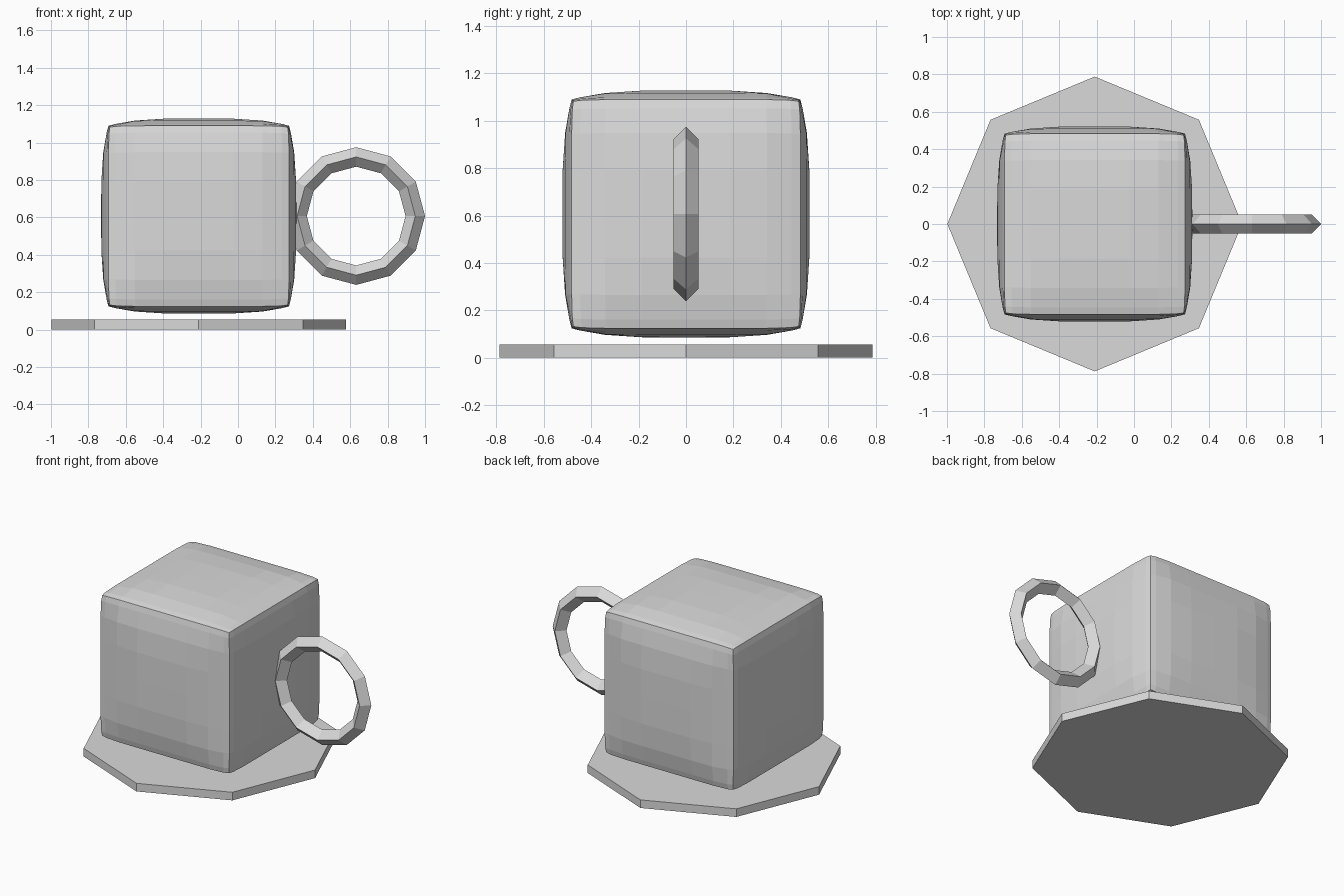
import bpy, bmesh, math
from mathutils import Vector, Matrix

default = bpy.data.objects.get("Cube")
if default:
    bpy.data.objects.remove(default, do_unlink=True)

GREY = (0.7, 0.7, 0.7, 1.0)
mat = bpy.data.materials.new("pale grey")
mat.use_nodes = True
mat.diffuse_color = GREY
mat.node_tree.nodes["Principled BSDF"].inputs["Base Color"].default_value = GREY

MUG_X, MUG_Z = -0.21, 0.607


def add_object(name, bm):
    bmesh.ops.recalc_face_normals(bm, faces=bm.faces)
    mesh = bpy.data.meshes.new(name)
    bm.to_mesh(mesh)
    bm.free()
    mesh.materials.append(mat)
    obj = bpy.data.objects.new(name, mesh)
    bpy.context.collection.objects.link(obj)
    return obj


# Saucer: thin octagonal plate
bm = bmesh.new()
bmesh.ops.create_cone(bm, cap_ends=True, segments=8, radius1=0.788, radius2=0.788, depth=0.055)
saucer = add_object("saucer", bm)
# Turn so that corners lie on the axes, whatever the primitive's start angle
first = saucer.data.vertices[0].co
saucer.data.transform(Matrix.Rotation(-math.atan2(first.y, first.x), 4, "Z"))
saucer.location = (MUG_X, 0, 0.0275)

# Mug body: gridded cube whose faces bulge gently and whose edges are rounded
HALF, PULL, POWER = 0.522, 0.075, 3.5


def bulge(co):
    p = [math.sin(c * math.pi / 2) for c in co]
    out = Vector()
    for i in range(3):
        a, b = (abs(p[j]) ** (4 * POWER) for j in range(3) if j != i)
        out[i] = HALF * p[i] * (1 - PULL * (a + b) ** 0.25)
    return out


bm = bmesh.new()
bmesh.ops.create_cube(bm, size=2)
bmesh.ops.subdivide_edges(bm, edges=bm.edges[:], cuts=7, use_grid_fill=True)
for v in bm.verts:
    v.co = bulge(v.co)
body = add_object("mug_body", bm)
body.location = (MUG_X, 0, MUG_Z)

# Handle: twelve-sided ring with a diamond cross-section
RING, TUBE, SIDES = 0.316, 0.052, 12
bm = bmesh.new()
rings = []
for i in range(SIDES):
    a = math.tau * i / SIDES
    ring = []
    for k in range(4):
        t = math.tau * k / 4
        r = RING + TUBE * math.cos(t)
        ring.append(bm.verts.new((r * math.cos(a), TUBE * math.sin(t), r * math.sin(a))))
    rings.append(ring)
for i in range(SIDES):
    here, after = rings[i], rings[(i + 1) % SIDES]
    for k in range(4):
        n = (k + 1) % 4
        bm.faces.new((here[k], here[n], after[n], after[k]))
handle = add_object("handle", bm)
handle.location = (0.632, 0, MUG_Z)
